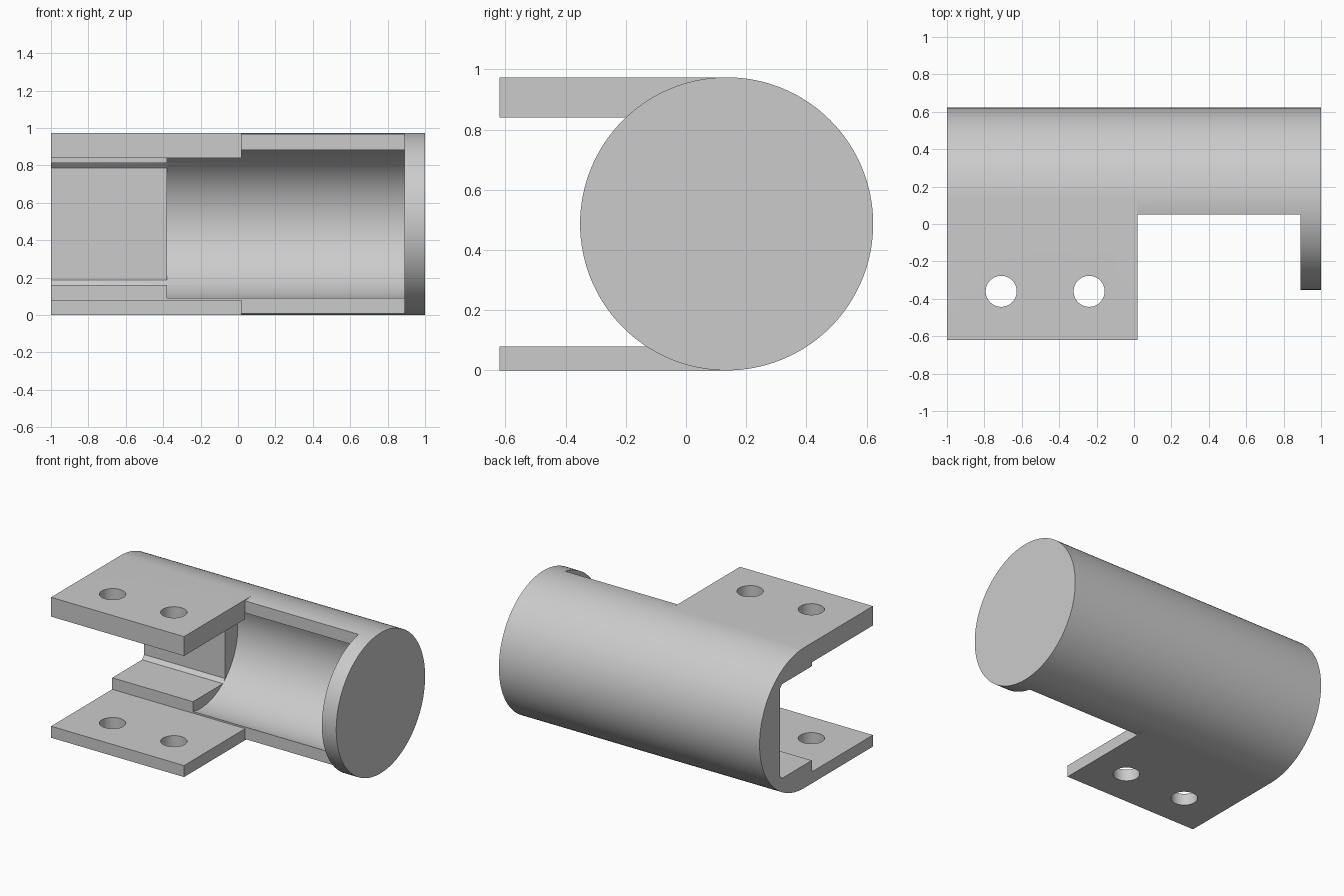
import bpy, bmesh
from math import cos, sin, pi, radians

cube = bpy.data.objects.get("Cube")
if cube:
    bpy.data.objects.remove(cube, do_unlink=True)

CY, CZ, R, BORE = 0.135, 0.487, 0.487, 0.405   # tube axis and radii
OPEN_Y = 0.05                                  # plane of the front opening

grey = bpy.data.materials.new("plain grey")
grey.use_nodes = True
grey.diffuse_color = (0.6, 0.6, 0.6, 1)
grey.node_tree.nodes["Principled BSDF"].inputs["Base Color"].default_value = (0.6, 0.6, 0.6, 1)


def prism(name, points, direction):
    """Closed solid: a planar outline pushed along a direction."""
    bm = bmesh.new()
    face = bm.faces.new([bm.verts.new(p) for p in points])
    out = bmesh.ops.extrude_face_region(bm, geom=[face])
    moved = [v for v in out["geom"] if isinstance(v, bmesh.types.BMVert)]
    bmesh.ops.translate(bm, verts=moved, vec=direction)
    bmesh.ops.recalc_face_normals(bm, faces=bm.faces)
    mesh = bpy.data.meshes.new(name)
    bm.to_mesh(mesh)
    bm.free()
    mesh.materials.append(grey)
    obj = bpy.data.objects.new(name, mesh)
    bpy.context.collection.objects.link(obj)
    return obj


def along_x(name, outline, x0, x1):
    return prism(name, [(x0, y, z) for y, z in outline], (x1 - x0, 0, 0))


def circle(a, b, r, n):
    return [(a + r * cos(2 * pi * i / n), b + r * sin(2 * pi * i / n)) for i in range(n)]


def box(y0, y1, z0, z1):
    return [(y0, z0), (y1, z0), (y1, z1), (y0, z1)]


def combine(target, tool, operation):
    bpy.context.view_layer.objects.active = target
    mod = target.modifiers.new("combine", "BOOLEAN")
    mod.operation, mod.solver, mod.object = operation, "EXACT", tool
    bpy.ops.object.modifier_apply(modifier=mod.name)
    bpy.data.objects.remove(tool, do_unlink=True)


# Solid round body, then bore, front opening and end pocket
body = along_x("clamp_body", circle(CY, CZ, R, 128), -1, 1)
combine(body, along_x("bore", circle(CY, CZ, BORE, 128), -0.38, 0.89), "DIFFERENCE")
combine(body, along_x("opening", box(-1, OPEN_Y, -0.2, 1.2), -1.2, 0.89), "DIFFERENCE")
pocket = [(-0.2, 0.16), (0.377, 0.16), (0.40, 0.187),
          (0.40, 0.787), (0.377, 0.813), (-0.2, 0.813)]
combine(body, along_x("pocket", pocket, -1.2, -0.37), "DIFFERENCE")

# Two flat mounting plates, tangent to the body, each with two bolt holes
top_z = 2 * R
upper = [(-0.62, 0.84), (OPEN_Y, 0.84), (OPEN_Y, 0.92), (CY, 0.92), (CY, top_z), (-0.62, top_z)]
lower = [(-0.62, 0), (CY, 0), (CY, 0.05), (OPEN_Y, 0.05), (OPEN_Y, 0.08), (-0.62, 0.08)]
for name, outline in (("upper_plate", upper), ("lower_plate", lower)):
    plate = along_x(name, outline, -1, 0.02)
    for x in (-0.71, -0.24):
        ring = [(a, b, -0.5) for a, b in circle(x, -0.36, 0.083, 48)]
        combine(plate, prism("bolt_hole", ring, (0, 0, 2)), "DIFFERENCE")
    combine(body, plate, "UNION")

# Smooth curved walls with crisp edges
bpy.ops.object.select_all(action="DESELECT")
body.select_set(True)
bpy.context.view_layer.objects.active = body
bpy.ops.object.shade_smooth_by_angle(angle=radians(20))
